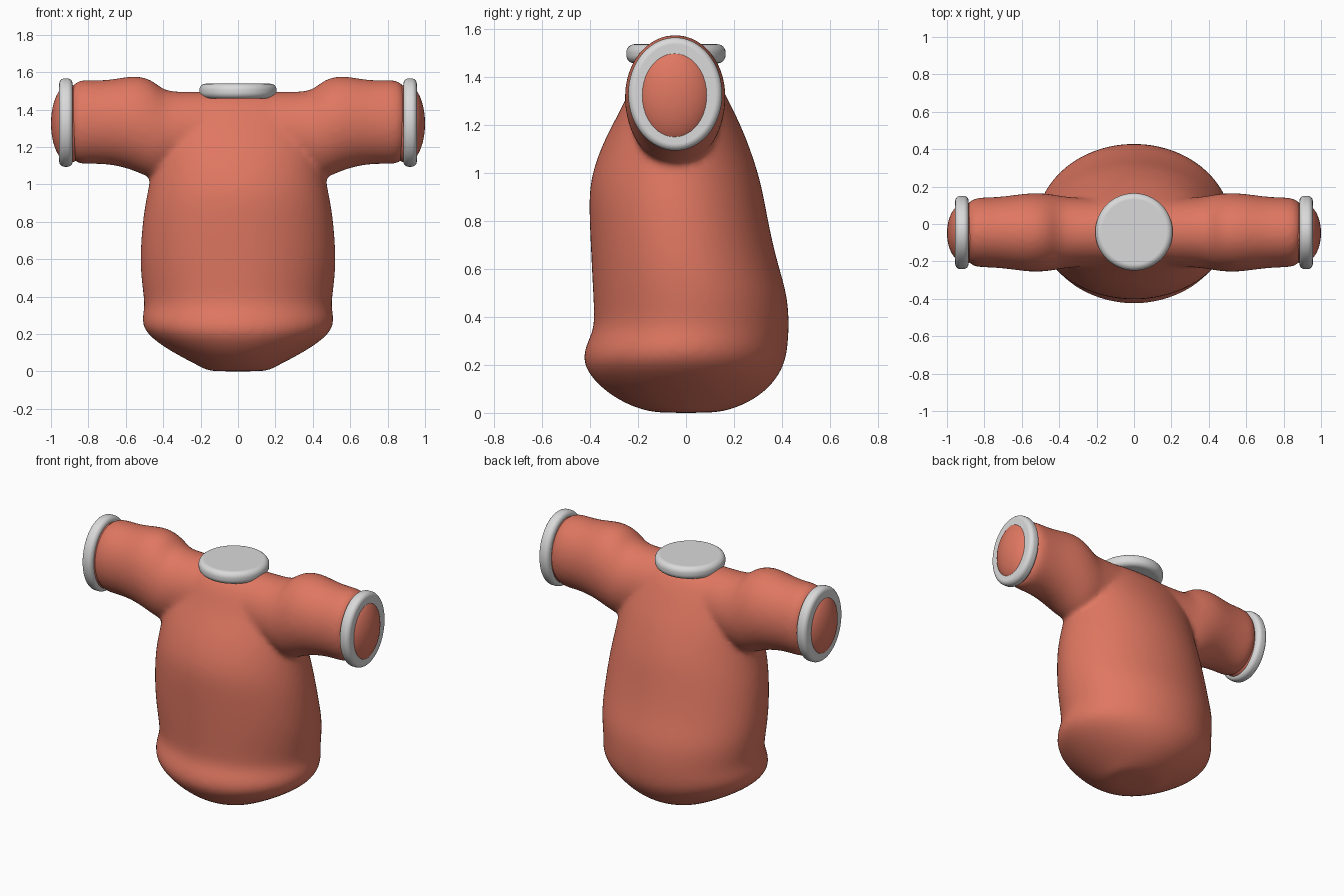
import bpy, bmesh, math
from mathutils import Matrix, Vector

cube = bpy.data.objects.get("Cube")
if cube:
    bpy.data.objects.remove(cube, do_unlink=True)


def material(name, rgb):
    m = bpy.data.materials.new(name)
    m.use_nodes = True
    m.diffuse_color = (*rgb, 1)
    m.node_tree.nodes["Principled BSDF"].inputs["Base Color"].default_value = (*rgb, 1)
    return m


red = material("coral red", (0.74, 0.185, 0.12))
grey = material("light grey", (0.7, 0.7, 0.7))
SLEEVE_Y, SLEEVE_Z = -0.045, 1.33


def loft(bm, rings, segments=32):
    """Skin a closed tube over rings of (centre, first axis, second axis)."""
    loops = []
    for c, u, v in rings:
        angles = [2 * math.pi * i / segments for i in range(segments)]
        loops.append([bm.verts.new(Vector(c) + Vector(u) * math.cos(a) + Vector(v) * math.sin(a))
                      for a in angles])
    for a, b in zip(loops, loops[1:]):
        for i in range(segments):
            j = (i + 1) % segments
            bm.faces.new((a[i], a[j], b[j], b[i]))
    bm.faces.new(loops[0][::-1])
    bm.faces.new(loops[-1])


def finish(bm, name, mat):
    bmesh.ops.recalc_face_normals(bm, faces=bm.faces)
    mesh = bpy.data.meshes.new(name)
    bm.to_mesh(mesh)
    bm.free()
    mesh.materials.append(mat)
    ob = bpy.data.objects.new(name, mesh)
    bpy.context.collection.objects.link(ob)
    for p in mesh.polygons:
        p.use_smooth = True
    return ob


# Torso: height, half width, front, back
torso = [
    (0.0, .13, -.10, .10), (.006, .17, -.16, .16), (.035, .22, -.25, .25),
    (.10, .35, -.355, .35), (.19, .485, -.43, .41), (.26, .52, -.43, .425),
    (.33, .505, -.395, .43), (.38, .503, -.383, .432), (.50, .522, -.39, .425),
    (.65, .526, -.397, .375), (.85, .508, -.407, .335), (.97, .483, -.403, .313),
    (1.1, .46, -.36, .27), (1.2, .45, -.31, .23), (1.3, .44, -.255, .18),
    (1.4, .42, -.215, .13), (1.46, .38, -.17, .08), (1.495, .28, -.10, .01),
]
bm = bmesh.new()
loft(bm, [((0, (f + b) / 2, z), (w, 0, 0), (0, (b - f) / 2, 0)) for z, w, f, b in torso])

# Shoulders and sleeves: distance out, bottom, top, half depth
arm = [
    (0, 1.08, 1.495, .18), (.2, 1.07, 1.497, .18), (.36, 1.05, 1.495, .19),
    (.41, 1.035, 1.515, .20), (.46, 1.03, 1.56, .208), (.53, 1.06, 1.582, .213),
    (.6, 1.088, 1.576, .207), (.7, 1.108, 1.557, .192), (.8, 1.108, 1.558, .187),
    (.92, 1.105, 1.56, .185),
]
both = [(-x, *r) for x, *r in arm[:0:-1]] + arm
loft(bm, [((x, SLEEVE_Y, (lo + hi) / 2), (0, d, 0), (0, 0, (hi - lo) / 2))
          for x, lo, hi, d in both])
shirt = finish(bm, "shirt", red)
sub = shirt.modifiers.new("round", "SUBSURF")
sub.levels = sub.render_levels = 2
fuse = shirt.modifiers.new("fuse", "REMESH")
fuse.mode = 'VOXEL'
fuse.voxel_size = 0.014
fuse.use_smooth_shade = True
soft = shirt.modifiers.new("soften", "SMOOTH")
soft.factor = 0.5
soft.iterations = 14


def puck(name, centre, radii, thick, rot, bevel):
    """Flat disc with a rounded rim."""
    bm = bmesh.new()
    bmesh.ops.create_cone(bm, cap_ends=True, segments=64, radius1=1, radius2=1, depth=1)
    bmesh.ops.transform(bm, verts=bm.verts, matrix=Matrix.Translation(centre) @ rot
                        @ Matrix.Diagonal((*radii, thick, 1)))
    ob = finish(bm, name, grey)
    mod = ob.modifiers.new("rim", "BEVEL")
    mod.width = bevel
    mod.segments = 6
    mod.limit_method = 'ANGLE'
    normals = ob.modifiers.new("normals", "WEIGHTED_NORMAL")
    normals.keep_sharp = True
    return ob


# Collar disc
puck("collar", (0, -.042, 1.498), (.207, .207), .08, Matrix.Identity(4), .034)

# Cuffs and the domed sleeve ends
for side, s in (("left", 1), ("right", -1)):
    puck(side + "_cuff", (s * .92, SLEEVE_Y, SLEEVE_Z), (.236, .196), .072,
         Matrix.Rotation(math.pi / 2, 4, 'Y'), .028)
    bm = bmesh.new()
    bmesh.ops.create_uvsphere(bm, u_segments=48, v_segments=24, radius=1)
    bmesh.ops.transform(bm, verts=bm.verts,
                        matrix=Matrix.Translation((s * .9, SLEEVE_Y - .003, SLEEVE_Z - .005))
                        @ Matrix.Diagonal((.1, .163, .21, 1)))
    finish(bm, side + "_sleeve_end", red)
